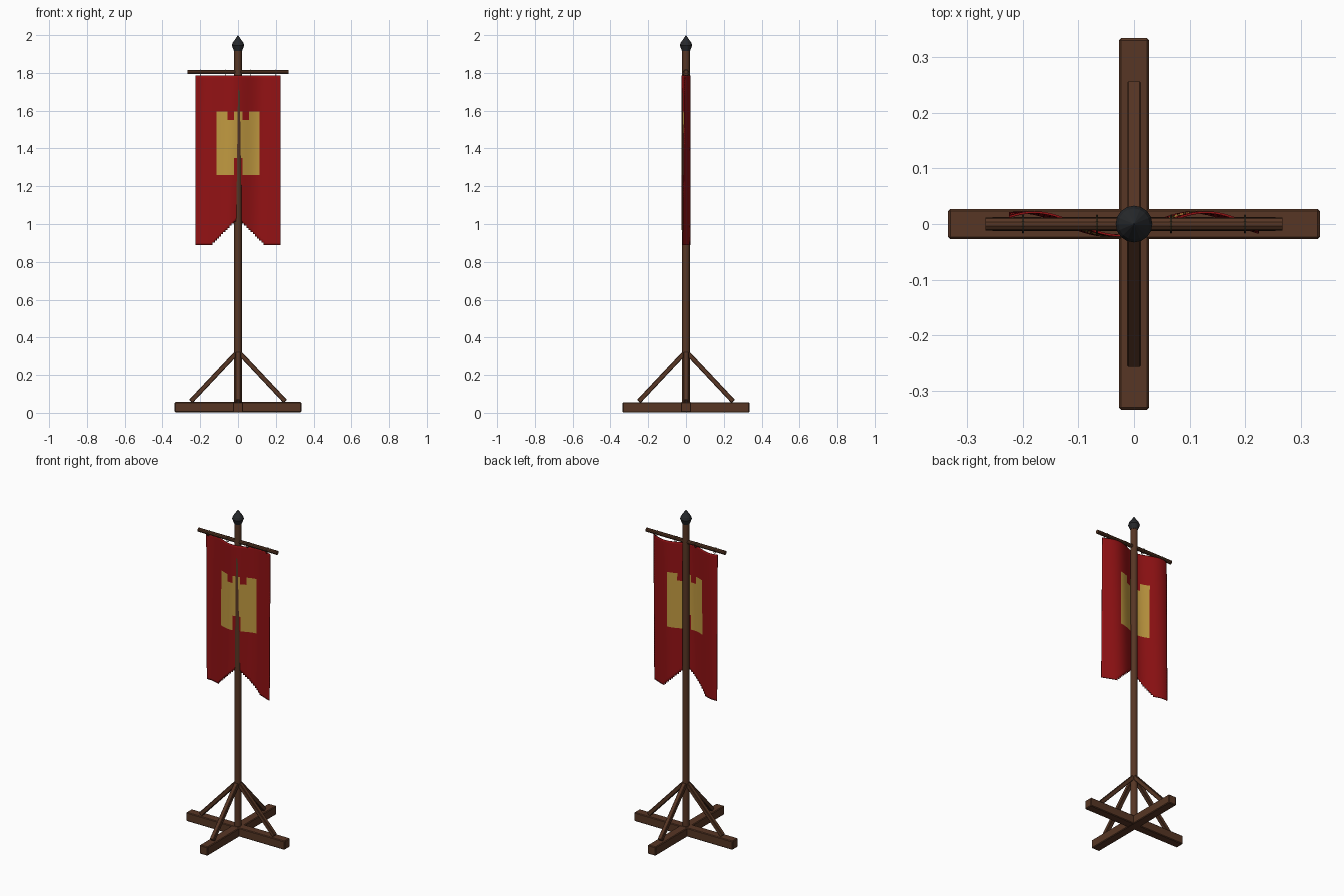
import bpy, bmesh, math
from mathutils import Vector

cube = bpy.data.objects.get("Cube")
if cube:
    bpy.data.objects.remove(cube, do_unlink=True)


def material(name, rgb):
    m = bpy.data.materials.new(name)
    m.use_nodes = True
    m.diffuse_color = (*rgb, 1)
    m.node_tree.nodes["Principled BSDF"].inputs["Base Color"].default_value = (*rgb, 1)
    return m


wood = material("dark wood", (0.095, 0.037, 0.018))
red = material("red cloth", (0.29, 0.006, 0.007))
gold = material("gold cloth", (0.53, 0.32, 0.052))
iron = material("dark iron", (0.02, 0.022, 0.025))
cord = material("cord", (0.05, 0.033, 0.016))


def finish(name, mat, smooth=False):
    ob = bpy.context.object
    ob.name = name
    ob.data.materials.append(mat)
    if smooth:
        bpy.ops.object.shade_smooth_by_angle(angle=math.radians(35))
    return ob


def timber(name, start, end, width, height, bevel):
    """Bevelled square timber between two points."""
    a, b = Vector(start), Vector(end)
    bpy.ops.mesh.primitive_cube_add(size=1, location=(a + b) / 2)
    ob = finish(name, wood)
    ob.scale = (width, height, (b - a).length)
    ob.rotation_euler = (b - a).to_track_quat("Z", "Y").to_euler()
    bpy.ops.object.transform_apply(location=False, rotation=False, scale=True)
    mod = ob.modifiers.new("edge", "BEVEL")
    mod.width, mod.segments = bevel, 1
    return ob


# Crossed foot beams
timber("foot_beam_side", (-0.335, 0, 0.03), (0.335, 0, 0.03), 0.054, 0.054, 0.004)
timber("foot_beam_front", (0, -0.335, 0.029), (0, 0.335, 0.029), 0.054, 0.054, 0.004)

# Four diagonal braces
for i, side in enumerate(("left", "back", "right", "front")):
    c, s = math.cos(i * math.pi / 2), math.sin(i * math.pi / 2)
    timber("brace_" + side, (0.25 * c, 0.25 * s, 0.06), (0.01 * c, 0.01 * s, 0.316),
           0.025, 0.025, 0.003)

# Pole and crossbar
bpy.ops.mesh.primitive_cylinder_add(vertices=12, radius=0.02, depth=1.88, location=(0, 0, 0.99))
finish("pole", wood, True)
bpy.ops.mesh.primitive_cylinder_add(vertices=10, radius=0.012, depth=0.536,
                                    location=(0, 0, 1.805), rotation=(0, math.pi / 2, 0))
finish("crossbar", wood, True)

# Spear-shaped finial, lathed from a profile
SIDES = 16
bm = bmesh.new()
rings = []
for r, z in ((0.021, 1.915), (0.033, 1.945), (0.028, 1.96)):
    rings.append([bm.verts.new((r * math.cos(a), r * math.sin(a), z))
                  for a in (math.tau * k / SIDES for k in range(SIDES))])
tip = bm.verts.new((0, 0, 2))
bm.faces.new(rings[0][::-1])
for k in range(SIDES):
    n = (k + 1) % SIDES
    for lo, hi in zip(rings, rings[1:]):
        bm.faces.new((lo[k], lo[n], hi[n], hi[k]))
    bm.faces.new((rings[-1][k], rings[-1][n], tip))
mesh = bpy.data.meshes.new("finial")
bm.to_mesh(mesh)
bm.free()
mesh.materials.append(iron)
bpy.context.collection.objects.link(bpy.data.objects.new("finial", mesh))

# Cord loops holding the cloth
for i in range(4):
    bpy.ops.mesh.primitive_torus_add(major_segments=14, minor_segments=6, major_radius=0.0155,
                                     minor_radius=0.002, location=(-0.2 + i * 0.4 / 3, 0, 1.801),
                                     rotation=(0, math.pi / 2, 0))
    finish("cord_loop_%d" % (i + 1), cord, True)

# Rippled cloth: grid cells cut to a stepped swallowtail, emblem cells coloured
WIDTH, TOP, BOTTOM, COLS, ROWS = 0.45, 1.786, 0.89, 40, 80


def ripple(x, z):
    drop = (TOP - z) / (TOP - BOTTOM)
    return 0.021 * math.cos(math.tau * (x + 0.18) / 0.31 + 0.5 * drop)


def in_emblem(x, z):
    x = abs(x)
    wall = x < 0.107 and 1.26 < z < 1.595
    gap = z > 1.553 and 0.02 < x < 0.06
    gate = x < 0.027 and z < 1.35
    return wall and not gap and not gate


bm = bmesh.new()
grid = []
for j in range(ROWS + 1):
    z = BOTTOM + (TOP - BOTTOM) * j / ROWS
    xs = [WIDTH * (i / COLS - 0.5) for i in range(COLS + 1)]
    grid.append([bm.verts.new((x, ripple(x, z), z)) for x in xs])
for j in range(ROWS):
    for i in range(COLS):
        x = WIDTH * ((i + 0.5) / COLS - 0.5)
        z = BOTTOM + (TOP - BOTTOM) * (j + 0.5) / ROWS
        if z < 1.035 - 1.06 * abs(x):
            continue
        f = bm.faces.new((grid[j][i], grid[j][i + 1], grid[j + 1][i + 1], grid[j + 1][i]))
        f.material_index = int(in_emblem(x, z))
        f.smooth = True
bmesh.ops.delete(bm, geom=[v for v in bm.verts if not v.link_faces], context="VERTS")
mesh = bpy.data.meshes.new("banner_cloth")
bm.to_mesh(mesh)
bm.free()
mesh.materials.append(red)
mesh.materials.append(gold)
cloth = bpy.data.objects.new("banner_cloth", mesh)
bpy.context.collection.objects.link(cloth)
bpy.ops.object.select_all(action="DESELECT")
cloth.select_set(True)
bpy.context.view_layer.objects.active = cloth
thick = cloth.modifiers.new("thickness", "SOLIDIFY")
thick.thickness, thick.offset = 0.004, 0
bpy.ops.object.shade_smooth_by_angle(angle=math.radians(40))
